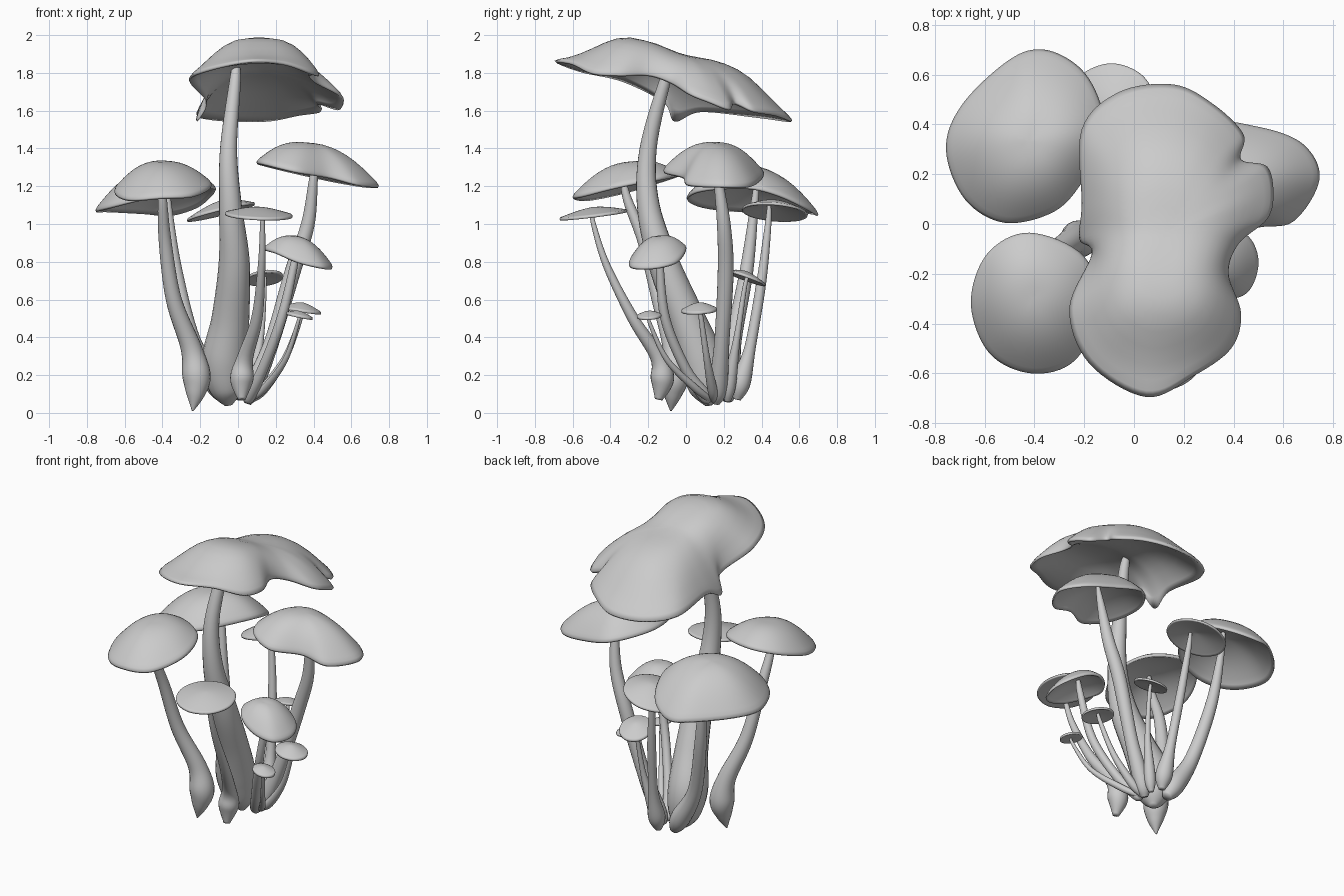
import bpy, bmesh, math
from mathutils import Vector


def spline(pts, per, closed):
    """Catmull-Rom samples through points of any dimension."""
    n, out = len(pts), []
    for i in range(n if closed else n - 1):
        idx = [i - 1, i, i + 1, i + 2]
        idx = [k % n if closed else min(max(k, 0), n - 1) for k in idx]
        a, b, c, d = [Vector(pts[k]) for k in idx]
        for s in range(per):
            t = s / per
            out.append(0.5 * (2 * b + (c - a) * t + (2 * a - 5 * b + 4 * c - d) * t * t
                              + (3 * b - a - 3 * c + d) * t ** 3))
    if not closed:
        out.append(Vector(pts[-1]))
    return out


def skin(name, rings, start, end):
    """Join closed rings into a smooth surface, with a tip point at both ends."""
    bm = bmesh.new()
    rows = [[bm.verts.new(p) for p in r] for r in rings]
    n = len(rows[0])
    for a, b in zip(rows, rows[1:]):
        for i in range(n):
            bm.faces.new((a[i], a[(i + 1) % n], b[(i + 1) % n], b[i]))
    for row, tip in ((rows[0], start), (rows[-1], end)):
        v = bm.verts.new(tip)
        for i in range(n):
            bm.faces.new((row[i], row[(i + 1) % n], v))
    bmesh.ops.recalc_face_normals(bm, faces=bm.faces)
    for f in bm.faces:
        f.smooth = True
    me = bpy.data.meshes.new(name)
    bm.to_mesh(me)
    bm.free()
    ob = bpy.data.objects.new(name, me)
    bpy.context.collection.objects.link(ob)
    return ob


def cap(name, centre, rim, top, thick=0.06, p=2.3, q=1.3, lip=0.018):
    """Domed cap: rim control points, crown height (number or function of y)."""
    cx, cy = centre
    rim = spline(rim, 8, True)
    n = len(rim)
    mean = sum(v.z for v in rim) / n
    crown = top if callable(top) else (lambda y: top)
    # softened rim, so that ripples fade out towards the crown
    win = 12 if n > 100 else 4
    soft = [sum((rim[(i + k) % n] for k in range(-win, win + 1)), Vector((0, 0, 0)))
            / (2 * win + 1) for i in range(n)]

    def ring(t, under, shrink=1.0, drop=0.0):
        out = []
        for s, r in zip(soft, rim):
            v = s.lerp(r, t ** 5)
            x, y = cx + (v.x - cx) * t * shrink, cy + (v.y - cy) * t * shrink
            h = crown(y) - (thick if under else 0)
            w = t ** p
            out.append((x, y, h * (1 - w) + mean * w + (v.z - mean) * t ** q - drop))
        return out

    ts = [0.08, 0.2, 0.32, 0.44, 0.56, 0.67, 0.77, 0.86, 0.93, 0.975]
    rings = [ring(t, False) for t in ts]
    rings += [ring(1, False, 1.0, lip * 0.4), ring(1, False, 0.985, lip)]
    rings += [ring(t, True, 1.0, lip * t) for t in reversed(ts[:-1])]
    return skin(name, rings, (cx, cy, crown(cy)), (cx, cy, crown(cy) - thick))


def round_rim(cx, cy, rx, ry, z, sx, sy):
    """Tilted oval rim for the small caps."""
    out = []
    for i in range(8):
        a = i * math.pi / 4
        dx, dy = rx * math.cos(a), ry * math.sin(a)
        out.append((cx + dx, cy + dy, z + sx * dx + sy * dy))
    return out


def stem(name, pts):
    """Tapered tube along (x, y, z, radius) points."""
    s = spline(pts, 7, False)
    rings = []
    for i, v in enumerate(s):
        tan = (s[min(i + 1, len(s) - 1)] - s[max(i - 1, 0)]).to_3d().normalized()
        side = tan.cross(Vector((0, 1, 0))).normalized()
        up = side.cross(tan)
        r = max(v.w, 0.003)
        rings.append([v.to_3d() + r * (math.cos(a) * side + math.sin(a) * up)
                      for a in (k * math.pi / 10 for k in range(20))])
    return skin(name, rings, s[0].to_3d(), s[-1].to_3d())


# ridge line of the large cap, as height along y
RIDGE = spline([(-0.69, 1.93), (-0.4, 2.01), (-0.2, 1.97), (0, 1.895), (0.2, 1.875),
                (0.35, 1.86), (0.56, 1.78)], 10, False)


def ridge(y):
    for a, b in zip(RIDGE, RIDGE[1:]):
        if y <= b.x:
            return a.y + (b.y - a.y) * max(0, (y - a.x) / (b.x - a.x))
    return RIDGE[-1].y


# large wavy cap and its thick stem
cap("large_cap", (0.12, -0.04), [
    (.05, -.695, 1.87), (.24, -.61, 1.86), (.39, -.5, 1.81), (.43, -.36, 1.80), (.38, -.2, 1.80),
    (.42, -.08, 1.76), (.535, .02, 1.70), (.56, .12, 1.66), (.535, .23, 1.62), (.43, .26, 1.65),
    (.44, .36, 1.61), (.32, .48, 1.59), (.16, .56, 1.56), (-.06, .53, 1.56), (-.21, .38, 1.58),
    (-.21, .08, 1.61), (-.22, -.06, 1.56), (-.17, -.12, 1.66), (-.26, -.34, 1.77),
    (-.18, -.56, 1.82)], ridge, thick=0.09, p=3.0, q=3.0)
stem("large_stem", [(-.01, -.06, 1.86, .015), (-.015, -.11, 1.76, .03), (-.05, -.2, 1.4, .045),
                    (-.04, -.2, 1.1, .06), (-.02, -.12, .8, .082), (-.04, .0, .5, .1),
                    (-.07, .08, .28, .12), (-.06, .11, .12, .09), (-.05, .12, .04, .02)])

# medium caps
cap("front_left_cap", (-.41, -.30), [
    (-.41, -.60, 1.15), (-.24, -.55, 1.16), (-.14, -.35, 1.21), (-.2, -.13, 1.25),
    (-.42, -.035, 1.27), (-.59, -.12, 1.24), (-.655, -.32, 1.18), (-.58, -.52, 1.14)], 1.33)
cap("back_left_cap", (-.42, .33), [
    (-.36, .70, 1.06), (-.5, .66, 1.07), (-.69, .48, 1.08), (-.755, .3, 1.08), (-.68, .1, 1.10),
    (-.52, .005, 1.14), (-.32, .05, 1.18), (-.2, .18, 1.2), (-.12, .35, 1.2), (-.14, .5, 1.16),
    (-.22, .63, 1.10)], 1.31)
cap("right_cap", (.38, .16), [
    (.745, .18, 1.21), (.68, .32, 1.21), (.5, .39, 1.24), (.27, .4, 1.29), (.11, .2, 1.33),
    (.13, -.03, 1.33), (.3, -.12, 1.29), (.48, -.02, 1.26), (.64, .01, 1.22)], 1.43)
cap("front_right_cap", (.31, -.15), [
    (.50, -.16, .78), (.45, -.28, .78), (.32, -.3, .81), (.2, -.25, .86), (.14, -.13, .88),
    (.22, -.02, .89), (.34, .0, .87), (.46, -.05, .81)], .935, thick=.05)

# small oval caps
SMALL = [("front_small_cap", .11, -.49, .18, .18, 1.055, -.04, .12, 1.09),
         ("back_small_cap", -.09, .47, .18, .175, 1.07, .24, -.08, 1.125),
         ("back_right_button", .14, .32, .1, .1, .72, .1, -.35, .75),
         ("right_button", .34, .07, .1, .095, .55, -.15, .05, .585),
         ("tiny_button", .325, -.195, .07, .065, .52, -.2, .05, .54)]
for name, x, y, rx, ry, z, sx, sy, top in SMALL:
    cap(name, (x, y), round_rim(x, y, rx, ry, z, sx, sy), top, thick=.03, p=1.6, q=1.0, lip=.014)

# stems with swollen bases
stem("front_left_stem", [(-.40, -.34, 1.28, .01), (-.40, -.31, 1.13, .024), (-.385, -.22, .9, .034),
                         (-.34, -.14, .6, .042), (-.25, -.07, .35, .055), (-.22, -.06, .2, .075),
                         (-.225, -.07, .1, .05), (-.24, -.08, .01, .004)])
stem("back_left_stem", [(-.38, .38, 1.28, .01), (-.37, .36, 1.08, .022), (-.33, .32, .75, .036),
                        (-.24, .25, .38, .044), (-.12, .23, .16, .06), (-.07, .22, .07, .03)])
stem("right_stem", [(.42, .16, 1.38, .01), (.40, .17, 1.24, .023), (.37, .2, 1.0, .036),
                    (.29, .21, .75, .042), (.18, .19, .38, .04), (.08, .17, .13, .048),
                    (.05, .16, .05, .02)])
stem("front_small_stem", [(.13, -.5, 1.08, .008), (.13, -.49, 1.0, .013), (.125, -.42, .78, .02),
                          (.10, -.28, .5, .03), (.04, -.15, .3, .042), (.02, -.125, .18, .062),
                          (.02, -.145, .07, .02)])
stem("back_small_stem", [(-.07, .44, 1.1, .01), (-.06, .435, 1.0, .017), (-.03, .4, .7, .026),
                         (.0, .34, .35, .03), (.01, .29, .16, .052), (.01, .27, .07, .02)])
stem("front_right_stem", [(.32, -.14, .92, .01), (.30, -.14, .8, .02), (.23, -.11, .5, .026),
                          (.13, .0, .23, .028), (.06, .1, .09, .035), (.04, .12, .06, .015)])
stem("back_right_stem", [(.14, .33, .74, .008), (.14, .31, .66, .012), (.12, .27, .4, .018),
                         (.07, .23, .15, .035), (.05, .22, .06, .015)])
stem("right_button_stem", [(.34, .07, .57, .007), (.33, .08, .5, .013), (.25, .11, .29, .018),
                           (.13, .14, .12, .026), (.05, .15, .06, .015)])
stem("tiny_button_stem", [(.325, -.2, .525, .005), (.315, -.19, .47, .01), (.25, -.1, .28, .015),
                          (.14, .05, .13, .02), (.06, .13, .07, .015)])
